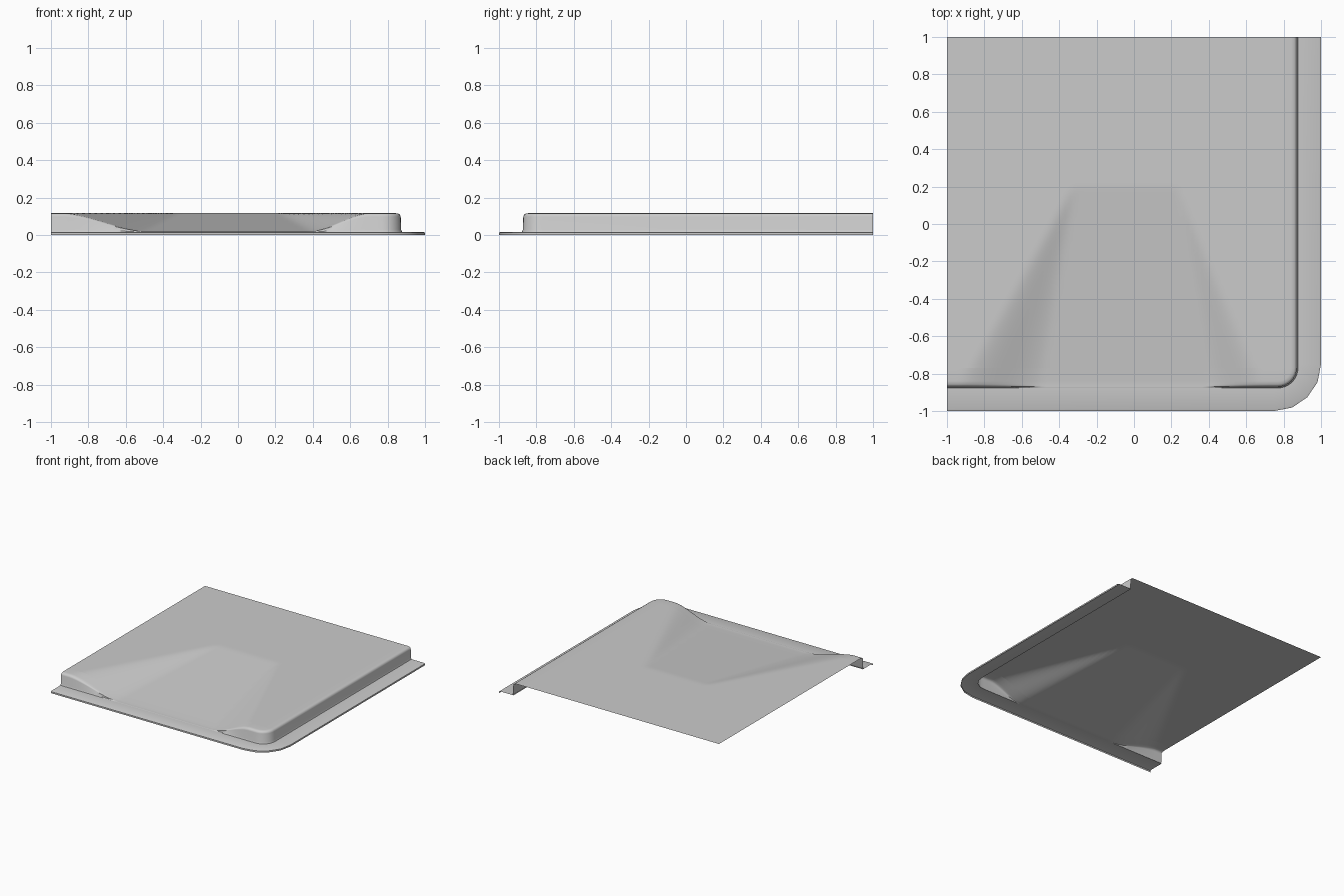
import bpy, bmesh, math

if "Cube" in bpy.data.objects:
    bpy.data.objects.remove(bpy.data.objects["Cube"])

BASE, TOP = 0.018, 0.117
RAMP_BACK, RAMP_FRONT = 0.2, -0.85


def smooth_step(t):
    t = max(0.0, min(1.0, t))
    return 0.4 * t + 0.6 * t * t * (3 - 2 * t)


def ramp_drop(x, y):
    # 0 = full kerb height, 1 = fully lowered
    t = max(0.0, min(1.0, (RAMP_BACK - y) / (RAMP_BACK - RAMP_FRONT)))
    mix = lambda a, b: a + (b - a) * t
    left = (x - mix(-0.33, -0.92)) / (mix(-0.31, -0.50) - mix(-0.33, -0.92))
    right = (mix(0.24, 0.69) - x) / (mix(0.24, 0.69) - mix(0.22, 0.39))
    return t * min(smooth_step(left), smooth_step(right))


def lowered(x, y, z):
    if z <= BASE:
        return z
    return BASE + (z - BASE) * (1 - ramp_drop(x, y))


def make_object(name, rows):
    bm = bmesh.new()
    grid = [[bm.verts.new(p) for p in row] for row in rows]
    for a, b in zip(grid, grid[1:]):
        for i in range(len(a) - 1):
            bm.faces.new((a[i], b[i], b[i + 1], a[i + 1]))
    bmesh.ops.remove_doubles(bm, verts=bm.verts, dist=1e-5)
    bmesh.ops.recalc_face_normals(bm, faces=bm.faces)
    if sum(f.normal.z * f.calc_area() for f in bm.faces) < 0:
        bmesh.ops.reverse_faces(bm, faces=bm.faces)
    mesh = bpy.data.meshes.new(name)
    bm.to_mesh(mesh)
    bm.free()
    ob = bpy.data.objects.new(name, mesh)
    bpy.context.collection.objects.link(ob)
    bpy.context.view_layer.objects.active = ob
    ob.select_set(True)
    bpy.ops.object.shade_smooth_by_angle(angle=math.radians(40))
    ob.select_set(False)
    return ob


def sweep(name, profile, c, segs, straight, deform=False):
    # Sweep a profile along the front, round the corner and up the right side
    rows = []
    for d, z in profile:
        r = d - c
        path = [(-1 + (c + 1) * i / straight, -d) for i in range(straight)]
        for i in range(segs + 1):
            a = -math.pi / 2 + math.pi / 2 * i / segs
            path.append((c + r * math.cos(a), -c + r * math.sin(a)))
        path.append((d, 1))
        rows.append([(x, y, lowered(x, y, z) if deform else z) for x, y in path])
    return make_object(name, rows)


# Gutter strip with a low outer lip
sweep("gutter", [(1.0, 0), (1.0, 0.013), (0.99, 0.017), (0.868, 0.017)], 0.75, 4, 1)

# Kerb stone: wall, rounded nose and flat top, dipping at the ramp
sweep("kerb", [(0.877, 0.017), (0.872, 0.03), (0.87, 0.098), (0.866, 0.109),
               (0.857, 0.115), (0.84, TOP), (0.77, TOP)], 0.77, 8, 70, True)

# Pavement slab with the sunken ramp
N = 70
rows = []
for j in range(N + 1):
    y = -0.77 + 1.77 * j / N
    row = []
    for i in range(N + 1):
        x = -1 + 1.77 * i / N
        row.append((x, y, lowered(x, y, TOP)))
    rows.append(row)
make_object("pavement", rows)
